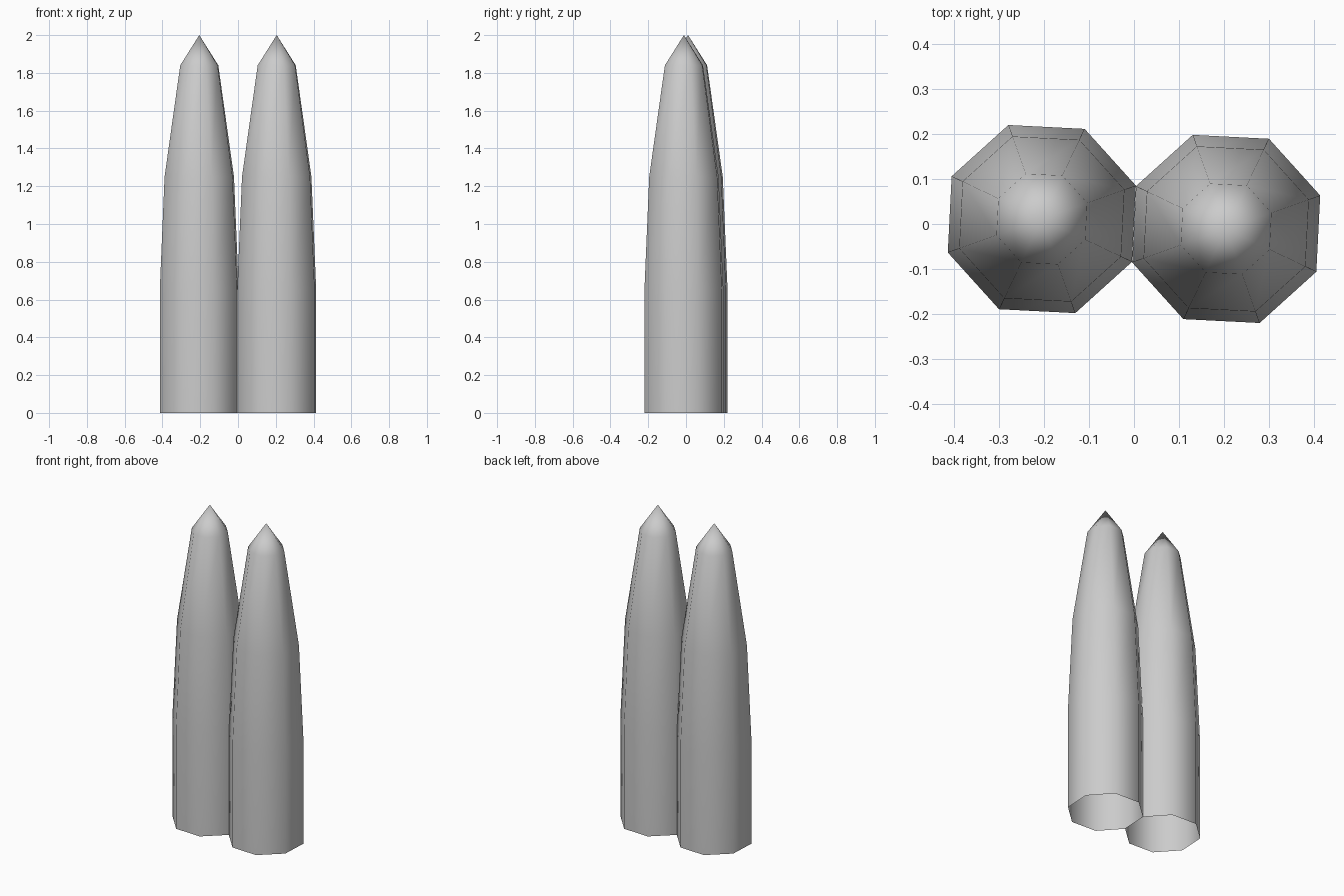
import bpy, bmesh
from math import cos, sin, radians

cube = bpy.data.objects.get("Cube")
if cube:
    bpy.data.objects.remove(cube, do_unlink=True)

grey = bpy.data.materials.new("plain grey")
grey.use_nodes = True
colour = (0.6, 0.6, 0.6, 1)
grey.diffuse_color = colour
grey.node_tree.nodes["Principled BSDF"].inputs["Base Color"].default_value = colour

SIDES = 8
TURN = radians(19.6)
# Radius and height of each ring, from the open base to the shoulder
PROFILE = [(0.222, 0), (0.222, 0.65), (0.195, 1.25), (0.107, 1.84)]
TIP = 2.0


def pointed_column(name, x, y):
    """Open-bottomed, eight-sided tapering shell with a pointed cap."""
    bm = bmesh.new()
    angles = [TURN + radians(360 * i / SIDES) for i in range(SIDES)]
    rings = [[bm.verts.new((r * cos(a), r * sin(a), z)) for a in angles]
             for r, z in PROFILE]
    tip = bm.verts.new((0, 0, TIP))
    for i in range(SIDES):
        j = (i + 1) % SIDES
        for low, high in zip(rings, rings[1:]):
            bm.faces.new((low[i], low[j], high[j], high[i]))
        bm.faces.new((rings[-1][i], rings[-1][j], tip))
    for face in bm.faces:
        face.smooth = True
    mesh = bpy.data.meshes.new(name)
    bm.to_mesh(mesh)
    bm.free()
    mesh.materials.append(grey)
    column = bpy.data.objects.new(name, mesh)
    column.location = (x, y, 0)
    bpy.context.collection.objects.link(column)


# Two columns meeting along one side wall
pointed_column("right_column", -0.205, 0.011)
pointed_column("left_column", 0.205, -0.011)
